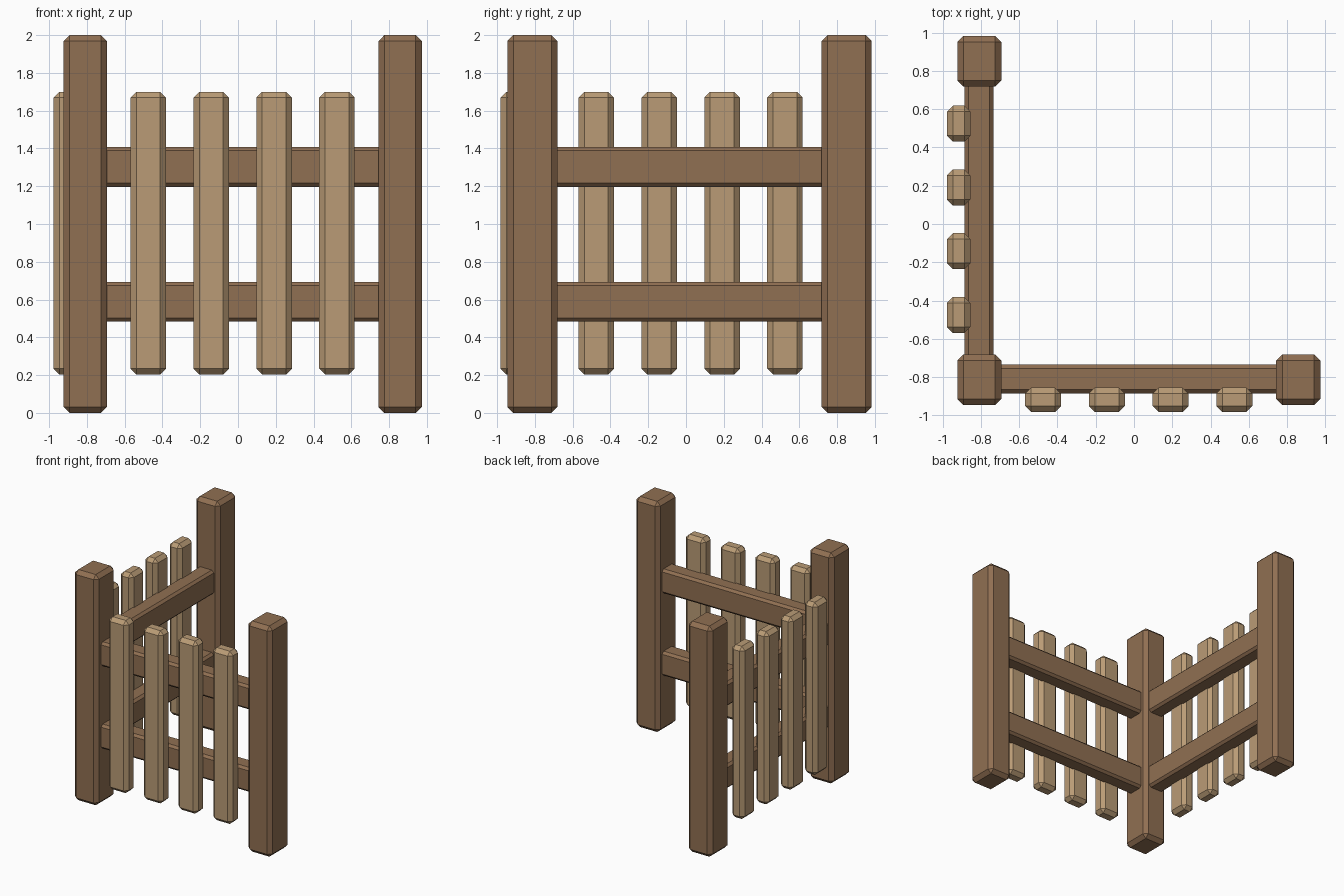
import bpy, bmesh
from mathutils import Vector

if "Cube" in bpy.data.objects:
    bpy.data.objects.remove(bpy.data.objects["Cube"])


def material(name, color):
    m = bpy.data.materials.new(name)
    m.diffuse_color = color
    m.use_nodes = True
    m.node_tree.nodes["Principled BSDF"].inputs["Base Color"].default_value = m.diffuse_color
    return m


DARK = material("dark_wood", (0.28, 0.16, 0.085, 1))
LIGHT = material("light_wood", (0.49, 0.33, 0.18, 1))


def beam(name, lo, hi, chamfer, mat):
    """Chamfered flat-shaded box between two corners."""
    lo, hi = Vector(lo), Vector(hi)
    bm = bmesh.new()
    bmesh.ops.create_cube(bm, size=1)
    bmesh.ops.scale(bm, vec=hi - lo, verts=bm.verts)
    bmesh.ops.bevel(bm, geom=bm.edges[:], offset=chamfer, segments=1,
                    affect='EDGES')
    me = bpy.data.meshes.new(name)
    bm.to_mesh(me)
    bm.free()
    me.materials.append(mat)
    ob = bpy.data.objects.new(name, me)
    ob.location = (lo + hi) / 2
    bpy.context.collection.objects.link(ob)


# Posts: corner, right end, back end
PW, PD = 0.23, 0.265
for name, x, y in (("corner_post", -0.923, -0.946),
                   ("right_post", 0.743, -0.946),
                   ("back_post", -0.923, 0.718)):
    beam(name, (x, y, 0), (x + PW, y + PD, 2), 0.032, DARK)

# Rails: lower and upper on both sides, ends let into the posts
for level, z in (("lower", 0.483), ("upper", 1.197)):
    beam(f"front_{level}_rail", (-0.73, -0.885, z), (0.78, -0.735, z + 0.211), 0.02, DARK)
    beam(f"side_{level}_rail", (-0.885, -0.72, z), (-0.735, 0.76, z + 0.211), 0.02, DARK)

# Pickets: four on the outer face of each side
for i in range(4):
    c = -0.475 + i * 0.333
    beam(f"front_picket_{i + 1}", (c - 0.094, -0.982, 0.203), (c + 0.094, -0.855, 1.7), 0.031, LIGHT)
    beam(f"side_picket_{i + 1}", (-0.977, c - 0.094, 0.203), (-0.855, c + 0.094, 1.7), 0.031, LIGHT)
